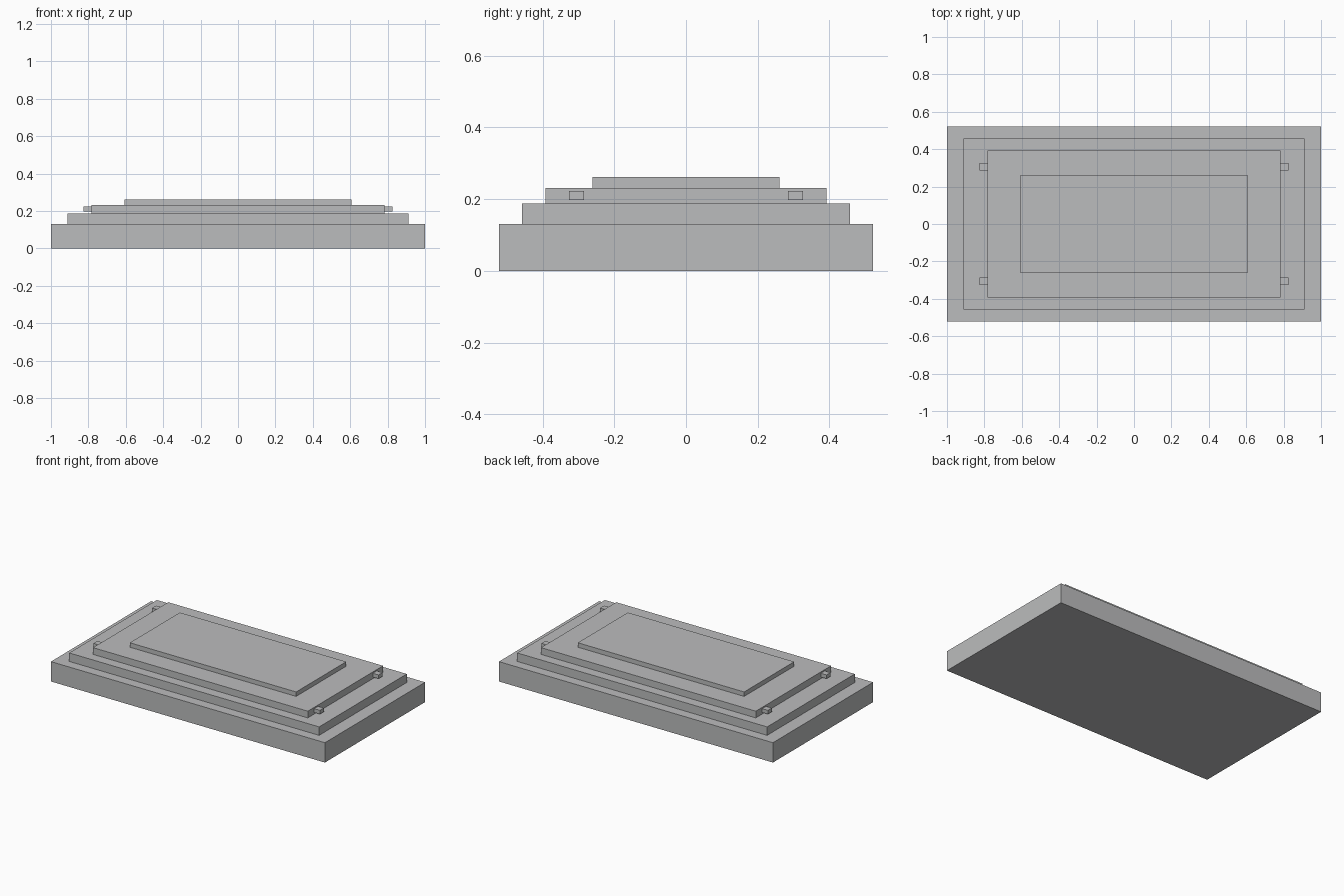
import bpy
import bmesh
from mathutils import Matrix, Vector

if "Cube" in bpy.data.objects:
    bpy.data.objects.remove(bpy.data.objects["Cube"])

grey = bpy.data.materials.new("plain grey")
grey.diffuse_color = (0.5, 0.505, 0.51, 1.0)
grey.use_nodes = True
grey.node_tree.nodes["Principled BSDF"].inputs["Base Color"].default_value = grey.diffuse_color


def add_box(name, low, high):
    """Axis-aligned flat-shaded box between two corners."""
    low, high = Vector(low), Vector(high)
    bm = bmesh.new()
    bmesh.ops.create_cube(
        bm, size=1.0,
        matrix=Matrix.Translation((low + high) / 2) @ Matrix.Diagonal((*(high - low), 1.0)))
    mesh = bpy.data.meshes.new(name)
    bm.to_mesh(mesh)
    bm.free()
    mesh.materials.append(grey)
    obj = bpy.data.objects.new(name, mesh)
    bpy.context.collection.objects.link(obj)
    return obj


# Stepped slabs: name, half width, half depth, top height
tiers = [
    ("base_slab", 1.0, 0.522, 0.131),
    ("lower_step", 0.912, 0.457, 0.187),
    ("upper_step", 0.784, 0.392, 0.2315),
    ("top_panel", 0.607, 0.261, 0.261),
]
bottom = 0.0
for name, hx, hy, top in tiers:
    add_box(name, (-hx, -hy, bottom), (hx, hy, top))
    bottom = top

# Four small tabs on the ends of the upper step
for sx, side in ((-1, "left"), (1, "right")):
    for sy, end in ((-1, "front"), (1, "back")):
        x, y = sorted((sx * 0.784, sx * 0.826)), sorted((sy * 0.285, sy * 0.326))
        add_box(f"{side}_{end}_tab", (x[0], y[0], 0.198), (x[1], y[1], 0.223))
